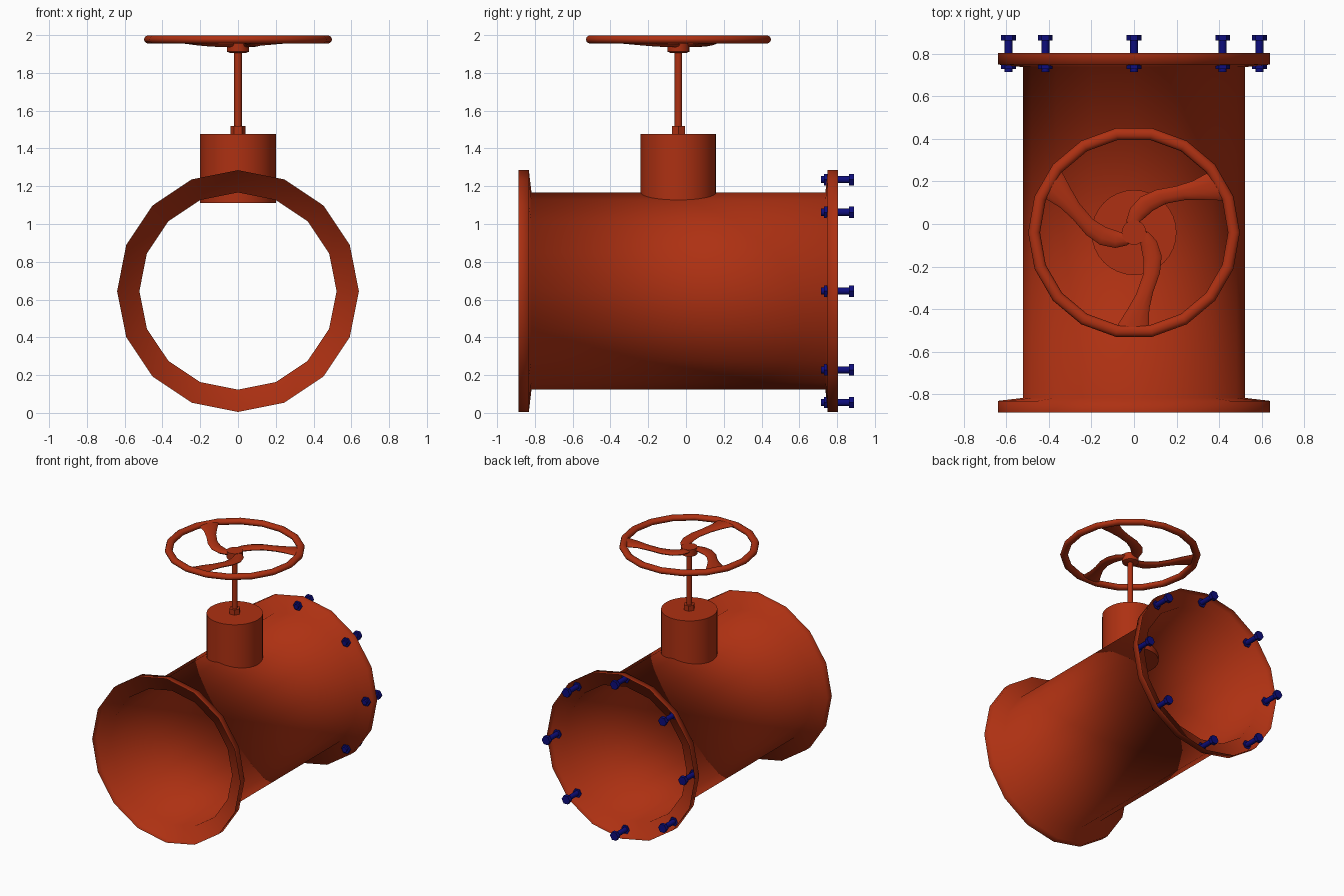
import bpy, bmesh, math
from mathutils import Vector, Matrix

cube = bpy.data.objects.get("Cube")
if cube:
    bpy.data.objects.remove(cube, do_unlink=True)


def material(name, colour):
    mat = bpy.data.materials.new(name)
    mat.use_nodes = True
    mat.diffuse_color = colour
    mat.node_tree.nodes["Principled BSDF"].inputs["Base Color"].default_value = colour
    return mat


RED = material("rust_red_paint", (0.42, 0.03, 0.006, 1))
BLUE = material("navy_bolt", (0.004, 0.004, 0.2, 1))
PIPE_Z, VALVE_Y = 0.645, -0.04
ALONG_Y = Matrix.Rotation(-math.pi / 2, 4, 'X')


def lathe(bm, profile, sides, matrix, capped=True):
    """Revolve (radius, height) points around local z, then place them."""
    rings = []
    for r, h in profile:
        angles = [math.tau * i / sides for i in range(sides)]
        rings.append([bm.verts.new(matrix @ Vector((r * math.cos(a), r * math.sin(a), h)))
                      for a in angles])
    bridge(bm, rings, capped)


def bridge(bm, rings, capped):
    n = len(rings[0])
    for a, b in zip(rings, rings[1:]):
        for i in range(n):
            j = (i + 1) % n
            bm.faces.new((a[i], a[j], b[j], b[i]))
    if capped:
        bm.faces.new(rings[0][::-1])
        bm.faces.new(rings[-1])


def finish(bm, name, mat, angle=35):
    bmesh.ops.recalc_face_normals(bm, faces=bm.faces)
    mesh = bpy.data.meshes.new(name)
    bm.to_mesh(mesh)
    bm.free()
    mesh.materials.append(mat)
    obj = bpy.data.objects.new(name, mesh)
    bpy.context.collection.objects.link(obj)
    bpy.ops.object.select_all(action='DESELECT')
    obj.select_set(True)
    bpy.context.view_layer.objects.active = obj
    bpy.ops.object.shade_smooth_by_angle(angle=math.radians(angle))
    return obj


def turned_part(name, profile, sides, matrix, mat=RED, capped=True, angle=35):
    bm = bmesh.new()
    lathe(bm, profile, sides, matrix, capped)
    return finish(bm, name, mat, angle)


# Open sheet pipe with a stepped flange at each end
turned_part("flanged_pipe",
            [(0.64, -0.887), (0.64, -0.832), (0.522, -0.818),
             (0.522, 0.738), (0.64, 0.75), (0.64, 0.805)],
            16, Matrix.Translation((0, 0, PIPE_Z)) @ ALONG_Y, capped=False, angle=180)

# Bonnet, stem and their collars
axis = Matrix.Translation((0, VALVE_Y, 0))
turned_part("bonnet", [(0.2, 1.11), (0.2, 1.477)], 32, axis)
turned_part("stem", [(0.02, 1.47), (0.02, 1.93)], 16, axis)
turned_part("stem_nut", [(0.04, 1.477), (0.04, 1.518)], 6, axis)
turned_part("wheel_hub", [(0.04, 1.905), (0.058, 1.912), (0.058, 1.966)], 20, axis)

# Handwheel rim
bpy.ops.mesh.primitive_torus_add(major_segments=18, minor_segments=10,
                                 major_radius=0.47, minor_radius=0.028,
                                 location=(0, VALVE_Y, 1.977))
rim = bpy.context.object
rim.name = "handwheel_rim"
rim.scale.z = 0.82
rim.data.materials.append(RED)
bpy.ops.object.shade_smooth_by_angle(angle=math.radians(60))

# Swept spokes: left edge, right edge and height at each station
STATIONS = [((0.0, -0.03), (0.02, 0.03), 1.95),
            ((0.03, -0.05), (0.07, 0.0), 1.95),
            ((0.035, -0.08), (0.107, -0.04), 1.951),
            ((0.045, -0.13), (0.13, -0.11), 1.954),
            ((0.042, -0.20), (0.122, -0.19), 1.960),
            ((0.01, -0.29), (0.09, -0.28), 1.968),
            ((-0.03, -0.36), (0.072, -0.36), 1.975),
            ((-0.08, -0.44), (0.07, -0.45), 1.978)]
for k, side in enumerate(("front", "left", "right")):
    bm = bmesh.new()
    turn = axis @ Matrix.Rotation(math.tau * k / 3, 4, 'Z')
    rings = []
    for left, right, z in STATIONS:
        l, r = Vector((*left, z)), Vector((*right, z))
        ring = []
        for i in range(10):
            a = math.tau * i / 10
            p = (l + r) / 2 + (r - l) / 2 * math.cos(a)
            p.z += 0.015 * math.sin(a)
            ring.append(bm.verts.new(turn @ p))
        rings.append(ring)
    bridge(bm, rings, True)
    finish(bm, side + "_spoke", RED, 60)

# Eight bolts through the back flange: shaft, hex head and hex nut
for k in range(8):
    a = math.tau * k / 8
    place = Matrix.Translation((0.59 * math.cos(a), 0, PIPE_Z + 0.59 * math.sin(a))) @ ALONG_Y
    bm = bmesh.new()
    lathe(bm, [(0.019, 0.716), (0.019, 0.87)], 12, place)
    lathe(bm, [(0.035, 0.862), (0.035, 0.89)], 6, place)
    lathe(bm, [(0.035, 0.73), (0.035, 0.75)], 6, place)
    finish(bm, "flange_bolt_%d" % (k + 1), BLUE)
